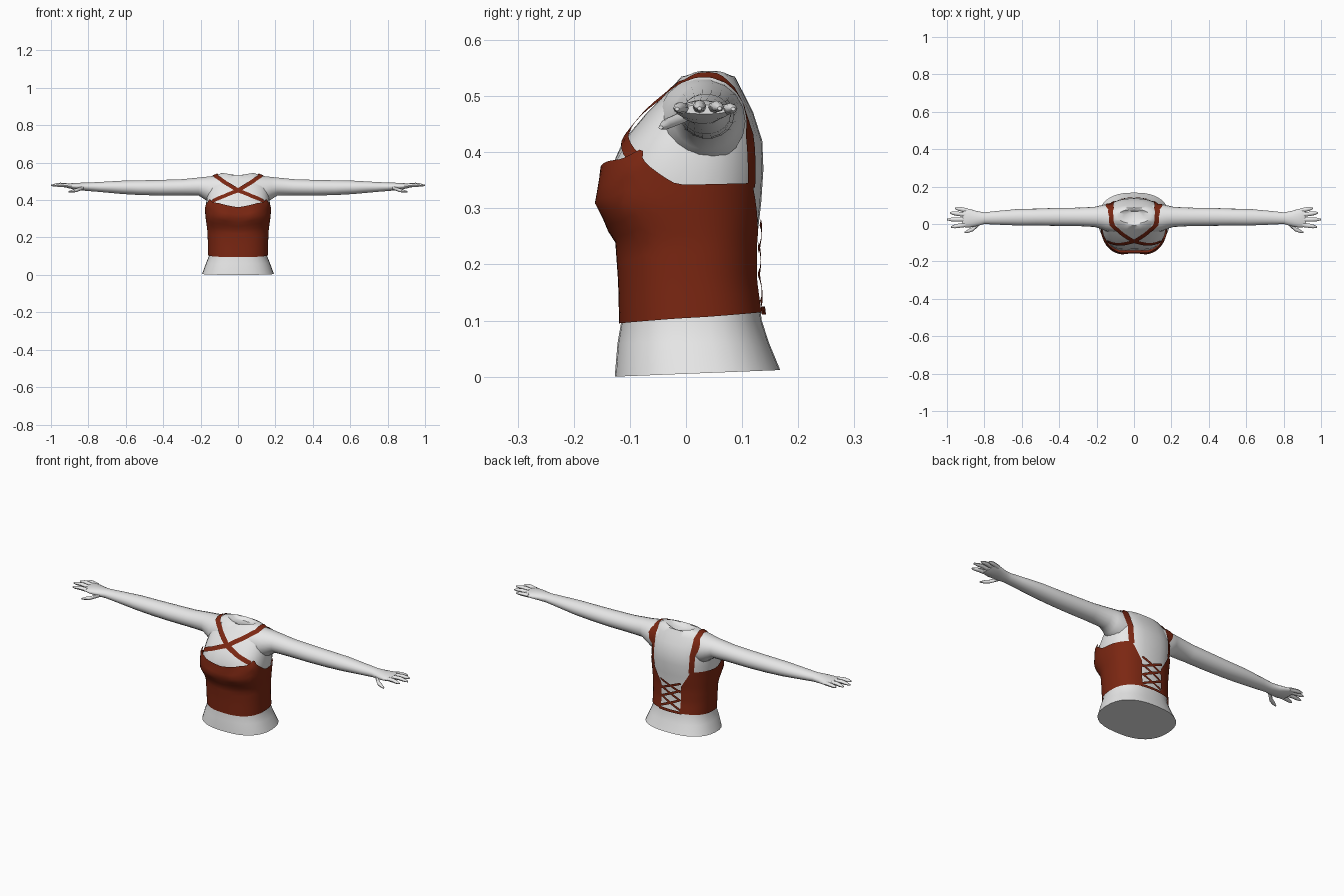
import bpy, bmesh, math
from mathutils import Vector
from mathutils.bvhtree import BVHTree

if "Cube" in bpy.data.objects:
    bpy.data.objects.remove(bpy.data.objects["Cube"])


def material(name, rgb):
    m = bpy.data.materials.new(name)
    m.diffuse_color = (*rgb, 1)
    m.use_nodes = True
    m.node_tree.nodes["Principled BSDF"].inputs["Base Color"].default_value = m.diffuse_color
    return m


SKIN = material("pale_grey", (0.8, 0.8, 0.8))
RED = material("rust_red", (0.2, 0.02, 0.006))


def finish(name, bm, mat, angle=50):
    bmesh.ops.recalc_face_normals(bm, faces=bm.faces)
    me = bpy.data.meshes.new(name)
    bm.to_mesh(me)
    bm.free()
    me.materials.append(mat)
    ob = bpy.data.objects.new(name, me)
    bpy.context.collection.objects.link(ob)
    bpy.ops.object.select_all(action='DESELECT')
    ob.select_set(True)
    bpy.context.view_layer.objects.active = ob
    bpy.ops.object.shade_smooth_by_angle(angle=math.radians(angle))
    return ob


def skin_rows(bm, rows, closed=True, caps=True):
    vs = [[bm.verts.new(p) for p in r] for r in rows]
    n = len(vs[0])
    for a, b in zip(vs, vs[1:]):
        for i in range(n if closed else n - 1):
            j = (i + 1) % n
            bm.faces.new((a[i], a[j], b[j], b[i]))
    if caps:
        bm.faces.new(vs[0])
        bm.faces.new(vs[-1])


def interp(table, t):
    for a, b in zip(table, table[1:]):
        if t <= b[0]:
            k = max(0, (t - a[0]) / (b[0] - a[0]))
            return [p + (q - p) * k for p, q in zip(a, b)]
    return table[-1]


def section(row, phi):
    """Point on a rounded body section; phi = 0 is the front centre."""
    z, w, yf, yb = row[:4]
    s, c = math.sin(phi), math.cos(phi)
    x = w * math.copysign(abs(s) ** 0.8, s)
    y = (yf + yb) / 2 - (yb - yf) / 2 * math.copysign(abs(c) ** 0.85, c)
    if 0.26 < z < 0.42 and c > 0:          # hollow between the bust halves
        y += 0.014 * math.exp(-(s / 0.3) ** 2) * math.sin((z - 0.26) / 0.16 * math.pi)
    return Vector((x, y, z))


# torso: height, half width, front, back
TORSO = [(0.0, .192, -.127, .168), (.06, .172, -.122, .148), (.10, .156, -.115, .135),
         (.17, .155, -.115, .126), (.24, .158, -.118, .126), (.31, .166, -.153, .134),
         (.37, .172, -.144, .138), (.42, .166, -.112, .136), (.47, .160, -.070, .120),
         (.51, .144, -.030, .100), (.535, .115, -.008, .087), (.545, .082, .004, .078),
         (.530, .055, .015, .068)]
N = 32
rows = []
for r in TORSO:
    ring = [section(r, 2 * math.pi * i / N) for i in range(N)]
    for p in ring:
        if r[0] == 0:                       # waist cut rises toward the back
            p.z = max(0, 0.005 + p.y * 0.04)
        if r[0] > .52 and r[1] < .1:        # neck opening sags front and back
            k = 1 - abs(p.x) / r[1]
            p.z -= 0.014 * k
    rows.append(ring)
bm = bmesh.new()
skin_rows(bm, rows)
torso_tree = BVHTree.FromBMesh(bm)
finish("torso", bm, SKIN)


# arms and hands: x, centre y, centre z, radius y, radius z
ARM = [(.09, .028, .455, .078, .078), (.15, .034, .455, .072, .073), (.18, .037, .464, .062, .060),
       (.21, .038, .472, .054, .049), (.30, .038, .468, .049, .044), (.42, .038, .466, .048, .042),
       (.52, .037, .466, .045, .040), (.62, .036, .468, .044, .036), (.74, .033, .470, .036, .027),
       (.80, .031, .471, .031, .023), (.84, .029, .472, .040, .021), (.88, .031, .474, .050, .017),
       (.91, .033, .476, .050, .012), (.92, .033, .476, .047, .008)]
FINGERS = [[(.89, .072, .476), (.925, .079, .478), (.957, .084, .477)],
           [(.90, .049, .478), (.945, .055, .482), (.985, .060, .478)],
           [(.90, .024, .478), (.95, .024, .483), (1.0, .024, .478)],
           [(.90, -.004, .477), (.94, -.010, .480), (.978, -.016, .477)],
           [(.825, .005, .467), (.862, -.028, .453), (.905, -.045, .444)]]


def ellipse(x, y, z, ry, rz, n):
    return [Vector((x, y + ry * math.cos(a), z + rz * math.sin(a)))
            for a in (2 * math.pi * i / n for i in range(n))]


for side, label in ((-1, "left"), (1, "right")):
    bm = bmesh.new()
    skin_rows(bm, [ellipse(s * side, *rest, 18) for s, *rest in ARM])
    if side == 1:
        arm_trees = arm_trees + [BVHTree.FromBMesh(bm)]
    else:
        arm_trees = [BVHTree.FromBMesh(bm)]
    finish(label + "_arm", bm, SKIN)
    bm = bmesh.new()
    for a, b, c in FINGERS:
        mid = [(p + q) / 2 for p, q in zip(b, c)]
        rings = []
        for p, r in ((a, .012), (b, .0115), (mid, .010), (c, .004)):
            rings.append(ellipse(p[0] * side, p[1], p[2], r, r * .85, 8))
        skin_rows(bm, rings)
    finish(label + "_fingers", bm, SKIN)


# bodice: a shell over the torso with a shaped neckline and a laced gap at the back
SHELL = [(.09, .160, -.119, .142), (.17, .161, -.121, .131), (.24, .164, -.126, .131),
         (.31, .174, -.173, .139), (.38, .179, -.161, .143), (.41, .172, -.132, .143)]
NECKLINE = [(0, .362), (14, .372), (30, .384), (46, .388), (58, .408), (64, .390), (90, .342),
            (125, .344), (146, .345), (152, .315), (164, .255)]
END, COLS, RINGS = 164, 41, 13
cols = []
for i in range(2 * COLS + 1):
    deg = END * (i - COLS) / COLS
    phi = math.radians(deg)
    top = interp(NECKLINE, abs(deg))[1]
    hem = .105 - .010 * math.cos(phi)
    cols.append([section(interp(SHELL, hem + (top - hem) * k / RINGS), phi)
                 for k in range(RINGS + 1)])
bm = bmesh.new()
skin_rows(bm, cols, closed=False, caps=False)
finish("bodice", bm, RED)


def on_skin(p, centre, lift):
    """Slide a point in or out from a centre until it lies just above the skin."""
    d = (p - centre).normalized()
    start = p + d * 0.12
    best = None
    for tree in [torso_tree] + arm_trees:
        hit, _, _, dist = tree.ray_cast(start, -d)
        if hit and (best is None or dist < best[1]):
            best = (hit, dist)
    return best[0] + d * lift if best else p


def ribbon(bm, path, width, lift, centre=None, steps=4):
    pts = [Vector(p) for p in path]
    fine = [a.lerp(b, k / steps) for a, b in zip(pts, pts[1:]) for k in range(steps)] + [pts[-1]]
    rows = []
    for i, p in enumerate(fine):
        c = Vector(centre) if centre else Vector((0, .02, p.z))
        t = fine[min(i + 1, len(fine) - 1)] - fine[max(i - 1, 0)]
        across = t.cross(p - c).normalized() * width / 2
        rows.append([on_skin(p + across * k, c, lift) for k in (-1, 0, 1)])
    skin_rows(bm, rows, closed=False, caps=False)


# straps crossing on the chest and running over the shoulders
STRAP = [(-.155, -.105, .392), (-.08, -.115, .422), (0, -.09, .449), (.065, -.05, .490),
         (.115, -.005, .525), (.118, .04, .535), (.116, .08, .510), (.114, .112, .43),
         (.112, .118, .335)]
for side, label in ((1, "left_to_right"), (-1, "right_to_left")):
    bm = bmesh.new()
    ribbon(bm, [(x * side, y, z) for x, y, z in STRAP], .024, .006, (0, .03, .38))
    finish("strap_" + label, bm, RED)

# crossed laces and the hem tie over the back gap
bm = bmesh.new()
for low, high in ((.13, .185), (.18, .235), (.225, .275)):
    for side in (-1, 1):
        ribbon(bm, [(-.056 * side, .125, low), (.056 * side, .125, high)], .011, .008, steps=6)
ribbon(bm, [(-.066, .13, .118), (.066, .13, .118)], .013, .009, steps=6)
finish("back_lacing", bm, RED)
